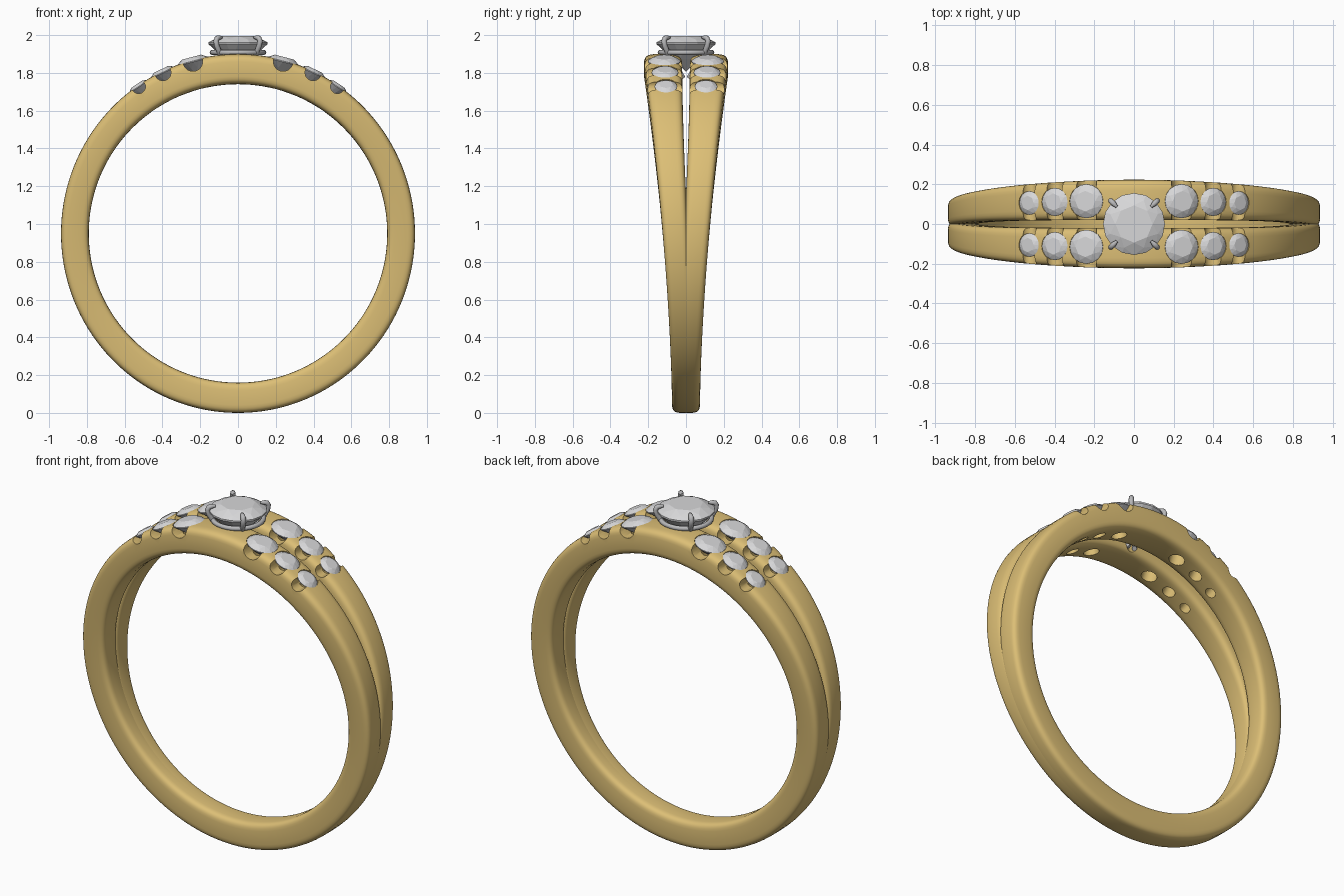
import bpy, bmesh, math
from mathutils import Matrix, Vector

if "Cube" in bpy.data.objects:
    bpy.data.objects.remove(bpy.data.objects["Cube"])

CENTRE = 0.95      # height of the finger hole centre
INNER = 0.79       # finger hole radius


def material(name, colour, roughness):
    m = bpy.data.materials.new(name)
    m.use_nodes = True
    m.diffuse_color = (*colour, 1)
    node = m.node_tree.nodes["Principled BSDF"]
    node.inputs["Base Color"].default_value = (*colour, 1)
    node.inputs["Roughness"].default_value = roughness
    return m


gold = material("yellow gold", (0.72, 0.52, 0.18), 0.4)
white = material("clear stone", (0.68, 0.68, 0.69), 0.3)
silver = material("white metal", (0.48, 0.48, 0.49), 0.4)


def finish(bm, name, mat, matrix=Matrix()):
    bmesh.ops.recalc_face_normals(bm, faces=bm.faces[:])
    mesh = bpy.data.meshes.new(name)
    bm.to_mesh(mesh)
    bm.free()
    ob = bpy.data.objects.new(name, mesh)
    bpy.context.collection.objects.link(ob)
    mesh.materials.append(mat)
    ob.matrix_world = matrix
    return ob


def activate(ob):
    bpy.ops.object.select_all(action='DESELECT')
    ob.select_set(True)
    bpy.context.view_layer.objects.active = ob


def smooth(ob, degrees=35):
    activate(ob)
    bpy.ops.object.shade_smooth_by_angle(angle=math.radians(degrees))


def skin(bm, rings, closed):
    """Join equal rings of vertices; close into a loop or cap both ends."""
    n = len(rings[0])
    for i in range(len(rings) if closed else len(rings) - 1):
        a, b = rings[i], rings[(i + 1) % len(rings)]
        for j in range(n):
            k = (j + 1) % n
            bm.faces.new((a[j], a[k], b[k], b[j]))
    if not closed:
        bm.faces.new(rings[0])
        bm.faces.new(rings[-1])


def lathe(name, profile, mat, matrix, sides=32):
    bm = bmesh.new()
    rings = []
    for r, z in profile:
        angles = [math.tau * i / sides for i in range(sides)]
        rings.append([bm.verts.new((r * math.cos(a), r * math.sin(a), z)) for a in angles])
    skin(bm, rings, False)
    return finish(bm, name, mat, matrix)


def edges_at(z):
    """Inner and outer y of the half band at a height."""
    t = min(1, max(0, z / 1.9))
    return -0.075 + 0.095 * (1 - (1 - t) ** 1.6), 0.075 + 0.148 * t ** 1.6


def outer_radius(a):
    return 0.937 + 0.013 * math.cos(a) ** 2


# Half band: rounded section swept around the finger, widening to the top
def make_band():
    bm = bmesh.new()
    rings = []
    steps, sides = 144, 32
    for i in range(steps):
        a = math.tau * i / steps
        r_out = outer_radius(a)
        y_in, y_out = edges_at(CENTRE + r_out * math.cos(a))
        ring = []
        for j in range(sides):
            u = math.tau * j / sides
            c, s = math.cos(u), math.sin(u)
            power = 2 / 4.5
            y = (y_in + y_out) / 2 + (y_out - y_in) / 2 * math.copysign(abs(c) ** power, c)
            r = (INNER + r_out) / 2 + (r_out - INNER) / 2 * math.copysign(abs(s) ** power, s)
            ring.append(bm.verts.new((r * math.sin(a), y, CENTRE + r * math.cos(a))))
        rings.append(ring)
    skin(bm, rings, True)
    return finish(bm, "split_band", gold)


# Brilliant cut stone: hull of table, crown, girdle, pavilion and culet
def make_gem(name, r, crown, depth, matrix):
    bm = bmesh.new()

    def ring(radius, z, n, turn=0.0):
        for i in range(n):
            a = math.tau * (i + turn) / n
            bm.verts.new((radius * math.cos(a), radius * math.sin(a), z))
    ring(0.6 * r, crown, 8)
    ring(0.83 * r, 0.55 * crown, 8, 0.5)
    ring(r, 0.03 * r, 16)
    ring(r, -0.03 * r, 16)
    ring(0.5 * r, -0.56 * depth, 8, 0.5)
    bm.verts.new((0, 0, -depth))
    bmesh.ops.convex_hull(bm, input=bm.verts[:])
    bmesh.ops.dissolve_limit(bm, angle_limit=0.01, verts=bm.verts[:], edges=bm.edges[:])
    return finish(bm, name, white, matrix)


band = make_band()
cutters = []

# Side stones with their seats, drill holes and side scallops
for side in (-1, 1):
    for number, (x, r) in enumerate(((0.24, 0.086), (0.40, 0.071), (0.53, 0.06)), 1):
        a = math.asin(side * x / 0.945)
        level = outer_radius(a) - 0.008
        z = CENTRE + level * math.cos(a)
        y = sum(edges_at(z)) / 2 - 0.004
        for row in (-1, 1):
            place = Matrix.Translation((level * math.sin(a), row * y, z)) @ Matrix.Rotation(a, 4, 'Y')
            label = ("left" if side > 0 else "right") + ("_back" if row > 0 else "_front")
            make_gem(f"side_stone_{label}_{number}", r, 0.28 * r, 0.8 * r, place)
        seat = ((0.5 * r, -0.3), (0.5 * r, -0.5 * r), (1.01 * r, 0), (1.01 * r, 0.1))
        cutters.append(lathe("seat_cutter", seat, gold, place))
        across = place @ Matrix.Rotation(math.pi / 2, 4, 'X')
        cutters.append(lathe("scallop_cutter", ((0.6 * r, -0.3), (0.6 * r, 0.3)), gold, across))

# Tapered opening below the centre stone
cutters.append(lathe("centre_cutter", ((0.015, 1.72), (0.07, 1.84), (0.15, 1.93)), gold, Matrix()))

activate(band)
for cutter in cutters:
    mod = band.modifiers.new("cut", 'BOOLEAN')
    mod.operation = 'DIFFERENCE'
    mod.solver = 'EXACT'
    mod.object = cutter
    bpy.ops.object.modifier_apply(modifier=mod.name)
for cutter in cutters:
    bpy.data.objects.remove(cutter)
mirror = band.modifiers.new("other_half", 'MIRROR')
mirror.use_axis = (False, True, False)
mirror.use_mirror_merge = False
activate(band)
bpy.ops.object.modifier_apply(modifier=mirror.name)
smooth(band)

# Centre stone
make_gem("centre_stone", 0.156, 0.038, 0.15, Matrix.Translation((0, 0, 1.957)))

# Basket ring under the stone
bpy.ops.mesh.primitive_torus_add(major_radius=0.137, minor_radius=0.013, major_segments=48,
                                 minor_segments=10, location=(0, 0, 1.908))
basket = bpy.context.object
basket.name = "basket_ring"
basket.data.materials.append(silver)
smooth(basket, 60)

# Four claws rising from the gap and bending over the stone
path = ((0.025, 1.775, 1), (0.09, 1.86, 1), (0.14, 1.91, 1), (0.16, 1.945, 1),
        (0.165, 1.97, 1), (0.157, 1.984, 1), (0.142, 1.987, 0.9), (0.122, 1.988, 0.5))
for i in range(4):
    turn = math.pi / 4 + i * math.pi / 2
    curve = bpy.data.curves.new("claw", 'CURVE')
    curve.dimensions = '3D'
    curve.bevel_depth = 0.014
    curve.bevel_resolution = 3
    curve.use_fill_caps = True
    spline = curve.splines.new('POLY')
    spline.points.add(len(path) - 1)
    for point, (d, z, size) in zip(spline.points, path):
        point.co = (d * math.cos(turn), d * math.sin(turn), z, 1)
        point.radius = size
    claw = bpy.data.objects.new(f"claw_{i + 1}", curve)
    bpy.context.collection.objects.link(claw)
    curve.materials.append(silver)
    activate(claw)
    bpy.ops.object.convert(target='MESH')
    smooth(bpy.context.object, 60)
